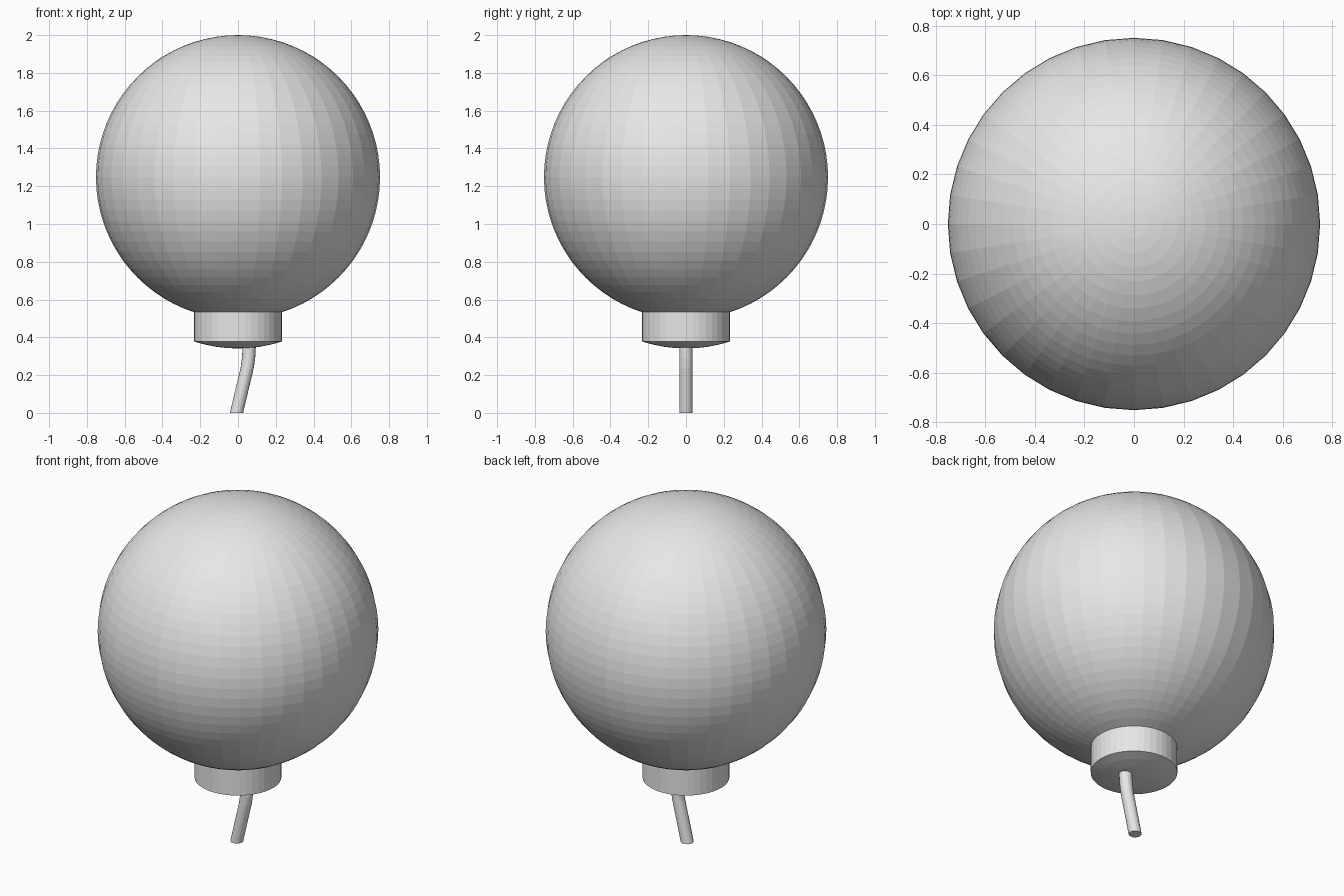
import bpy
import bmesh
from math import sin, cos, pi

if "Cube" in bpy.data.objects:
    bpy.data.objects.remove(bpy.data.objects["Cube"], do_unlink=True)

SEGMENTS = 40
RINGS = 40
RADIUS = 0.752
CENTRE_Z = 2 - RADIUS
NECK_RING = 36       # ring where the ball meets the base
BASE_DROP = 0.155    # height of the base wall

grey = bpy.data.materials.new("light grey")
grey.use_nodes = True
grey.diffuse_color = (0.8, 0.8, 0.8, 1)
grey.node_tree.nodes["Principled BSDF"].inputs["Base Color"].default_value = (0.8, 0.8, 0.8, 1)


def stack_rings(name, rings, segments):
    """Skin horizontal rings given as (centre x, z, radius); zero radius is a pole."""
    bm = bmesh.new()
    loops = []
    for x, z, r in rings:
        if r < 1e-5:
            loops.append([bm.verts.new((x, 0, z))] * segments)
        else:
            angles = [2 * pi * i / segments for i in range(segments)]
            loops.append([bm.verts.new((x + r * cos(a), r * sin(a), z)) for a in angles])
    for upper, lower in zip(loops, loops[1:]):
        for i in range(segments):
            j = (i + 1) % segments
            corners = dict.fromkeys((upper[i], lower[i], lower[j], upper[j]))
            bm.faces.new(list(corners))
    # Close the lower end when it is not a pole and belongs to the fuse
    if name == "fuse":
        bm.faces.new(list(reversed(loops[-1])))
        bm.faces.new(loops[0])
    mesh = bpy.data.meshes.new(name)
    bm.to_mesh(mesh)
    bm.free()
    mesh.materials.append(grey)
    obj = bpy.data.objects.new(name, mesh)
    bpy.context.collection.objects.link(obj)
    return obj


def ball_ring(i, drop=0.0):
    a = pi * i / RINGS
    return (0, CENTRE_Z + RADIUS * cos(a) - drop, RADIUS * sin(a))


# Round ball, open where the base is drawn out of it
stack_rings("ball", [ball_ring(i) for i in range(NECK_RING + 1)], SEGMENTS)

# Base: straight wall ending in the same shallow curve as the ball
stack_rings("base", [ball_ring(NECK_RING)]
            + [ball_ring(i, BASE_DROP) for i in range(NECK_RING, RINGS + 1)], SEGMENTS)

# Bent fuse hanging under the base, with level ends
fuse_path = [(0.06, 0.36), (0.056, 0.29), (0.049, 0.24), (-0.008, 0)]
stack_rings("fuse", [(x, z, 0.035) for x, z in fuse_path], 16)
